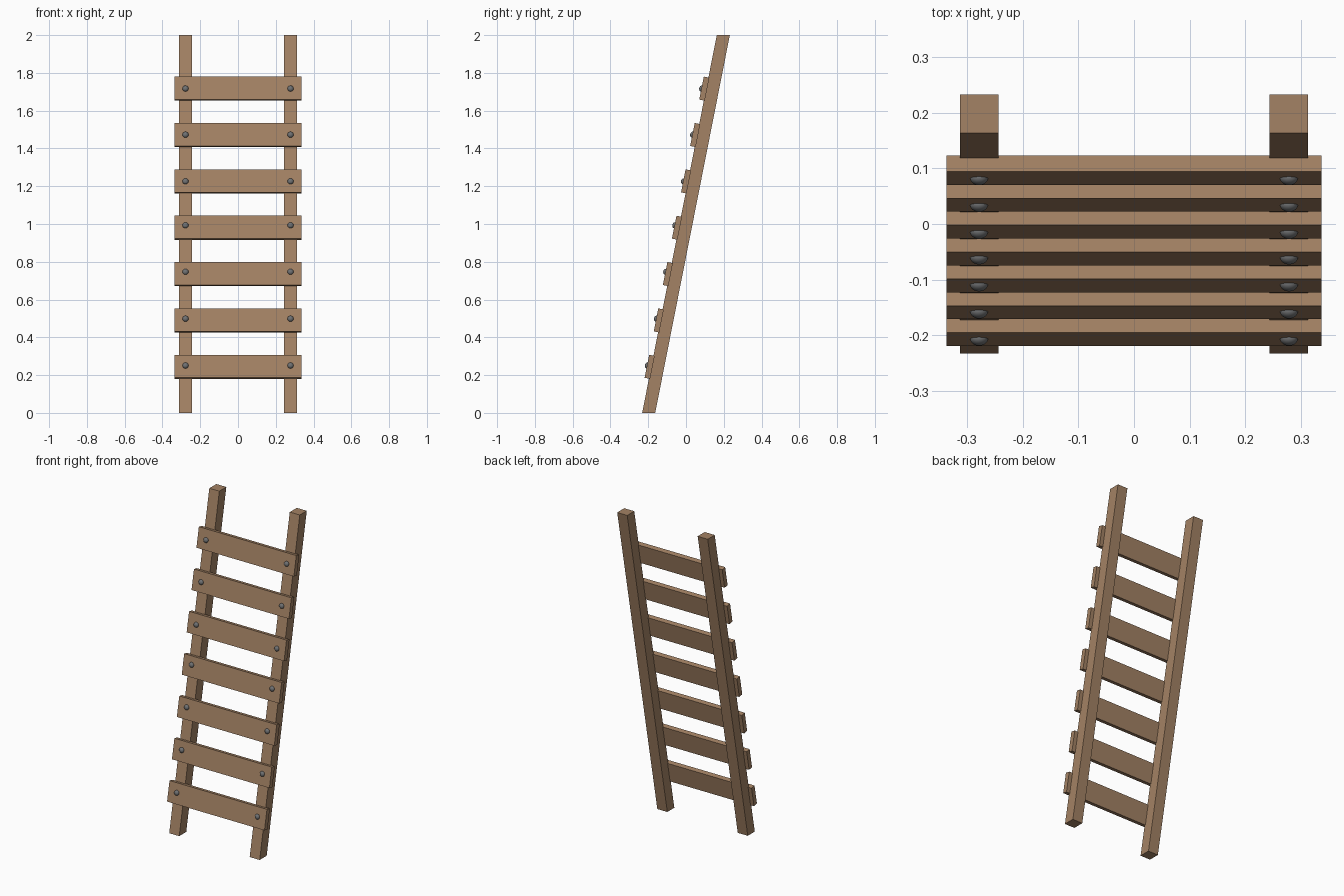
import bpy, bmesh, math
from mathutils import Matrix, Vector

if "Cube" in bpy.data.objects:
    bpy.data.objects.remove(bpy.data.objects["Cube"])

SLOPE = 0.1975                 # backward lean, y per z
LEAN = -math.atan(SLOPE)


def material(name, rgb):
    m = bpy.data.materials.new(name)
    m.diffuse_color = (*rgb, 1)
    m.use_nodes = True
    m.node_tree.nodes["Principled BSDF"].inputs["Base Color"].default_value = m.diffuse_color
    return m


wood = material("brown wood", (0.37, 0.225, 0.128))
steel = material("grey steel", (0.16, 0.165, 0.17))


def add_object(name, bm, mat):
    bmesh.ops.recalc_face_normals(bm, faces=bm.faces)
    me = bpy.data.meshes.new(name)
    bm.to_mesh(me)
    bm.free()
    me.materials.append(mat)
    ob = bpy.data.objects.new(name, me)
    bpy.context.collection.objects.link(ob)
    return ob


def box(size):
    bm = bmesh.new()
    bmesh.ops.create_cube(bm, size=1)
    bmesh.ops.scale(bm, vec=size, verts=bm.verts)
    return bm


# Side rails: upright posts sheared back so the ends stay level
for side, x in (("left", -0.2775), ("right", 0.2775)):
    bm = box((0.069, 0.069, 2))
    for v in bm.verts:
        v.co += Vector((x, SLOPE * v.co.z, 1))
    add_object(side + "_rail", bm, wood)

# Plank rungs tilted with the rails, each held by two domed bolts
tilt = Matrix.Rotation(LEAN, 4, 'X')
bolt_heights = (0.251, 0.499, 0.747, 0.993, 1.226, 1.473, 1.717)
for i, bz in enumerate(bolt_heights):
    z = 0.244 + i * 0.2454
    centre = Vector((0, -0.1925 + i * 0.0482, z))
    bm = box((0.672, 0.0295, 0.124))
    bm.transform(Matrix.Translation(centre) @ tilt)
    add_object(f"rung_{i + 1}", bm, wood)

    for side, x in (("left", -0.278), ("right", 0.278)):
        bm = bmesh.new()
        bmesh.ops.create_uvsphere(bm, u_segments=16, v_segments=10, radius=1)
        bmesh.ops.scale(bm, vec=(0.016, 0.016, 0.012), verts=bm.verts)
        bm.transform(Matrix.Rotation(math.pi / 2, 4, 'X'))
        place = Vector((x, centre.y - 0.015 + SLOPE * (bz - z), bz))
        bm.transform(Matrix.Translation(place) @ tilt)
        for f in bm.faces:
            f.smooth = True
        add_object(f"{side}_bolt_{i + 1}", bm, steel)
